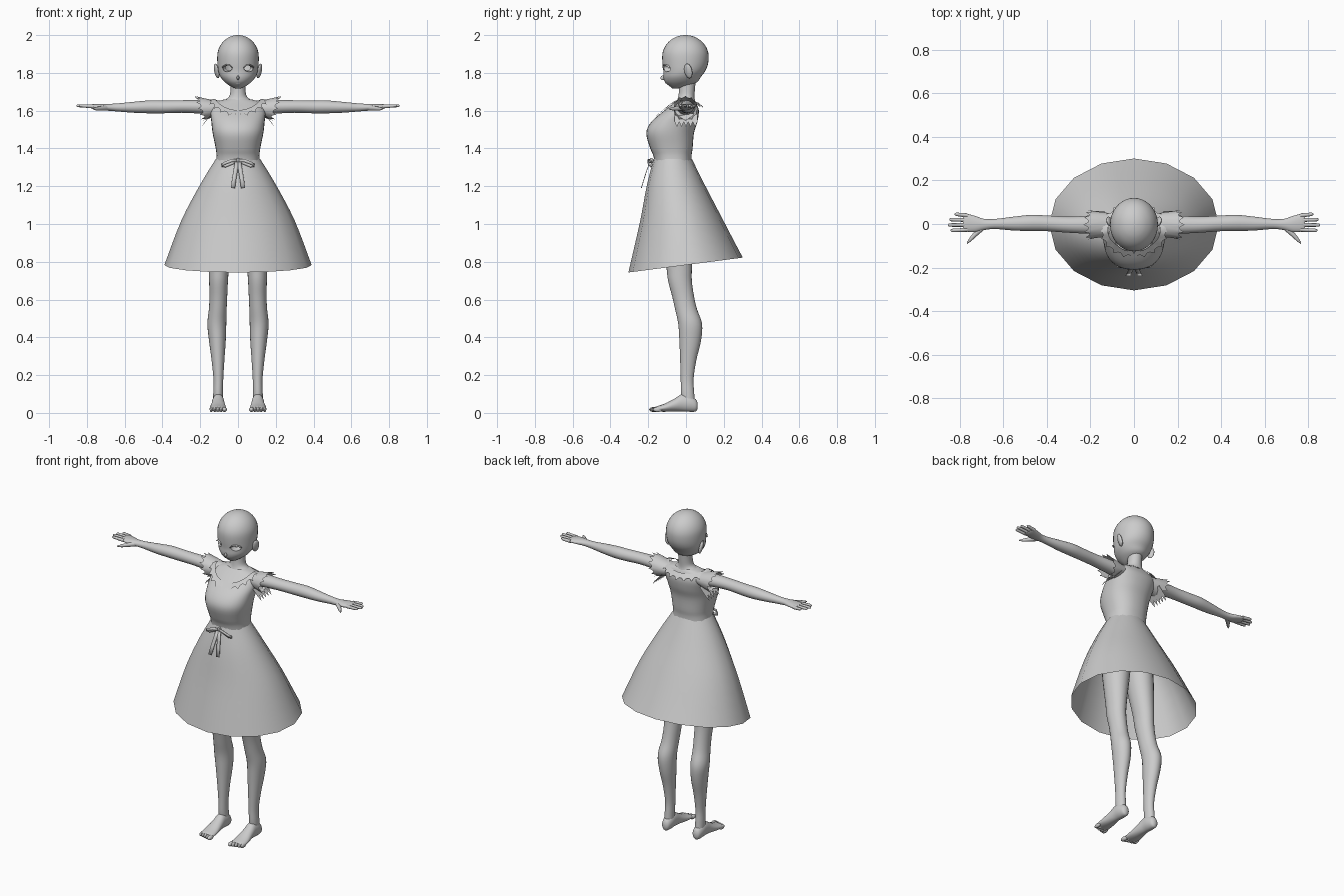
import bpy, math
from mathutils import Vector

cube = bpy.data.objects.get("Cube")
if cube:
    bpy.data.objects.remove(cube, do_unlink=True)

GREY = (0.6, 0.6, 0.6, 1)
grey = bpy.data.materials.new("plain grey")
grey.use_nodes = True
grey.diffuse_color = GREY
grey.node_tree.nodes["Principled BSDF"].inputs["Base Color"].default_value = GREY


def finish(ob, mirror=False, angle=45):
    """Colour, smooth and optionally mirror an object across x = 0."""
    ob.data.materials.clear()
    ob.data.materials.append(grey)
    bpy.ops.object.select_all(action='DESELECT')
    ob.select_set(True)
    bpy.context.view_layer.objects.active = ob
    bpy.ops.object.shade_smooth_by_angle(angle=math.radians(angle))
    if mirror:
        ob.modifiers.new("mirror", 'MIRROR').use_mirror_merge = False
    return ob


def mesh_object(name, verts, faces):
    me = bpy.data.meshes.new(name)
    me.from_pydata(verts, [], faces)
    me.update()
    ob = bpy.data.objects.new(name, me)
    bpy.context.collection.objects.link(ob)
    return ob


def rings_object(name, rings, caps=True):
    """Skin a list of equal closed rings."""
    n = len(rings[0])
    verts = [p for ring in rings for p in ring]
    faces = [(r * n + i, r * n + (i + 1) % n, (r + 1) * n + (i + 1) % n, (r + 1) * n + i)
             for r in range(len(rings) - 1) for i in range(n)]
    if caps:
        faces += [tuple(range(n))[::-1], tuple(range(len(verts) - n, len(verts)))]
    ob = mesh_object(name, verts, faces)
    bpy.context.view_layer.objects.active = ob
    ob.select_set(True)
    bpy.ops.object.mode_set(mode='EDIT')
    bpy.ops.mesh.select_all(action='SELECT')
    bpy.ops.mesh.normals_make_consistent(inside=False)
    bpy.ops.object.mode_set(mode='OBJECT')
    ob.select_set(False)
    return ob


def spline(sections, steps):
    """Catmull-Rom interpolation between cross-sections."""
    s = [sections[0]] + list(sections) + [sections[-1]]
    out = []
    for a, b, c, d in zip(s, s[1:], s[2:], s[3:]):
        for k in range(steps):
            t = k / steps
            out.append([0.5 * (2 * q + (r - p) * t + (2 * p - 5 * q + 4 * r - u) * t * t
                               + (3 * q - p - 3 * r + u) * t ** 3)
                        for p, q, r, u in zip(a, b, c, d)])
    return out + [list(sections[-1])]


def loft(name, sections, axis='z', n=24, steps=4, power=2.0, caps=True):
    """Sections: (place on axis, centre, centre, radius, radius[, tilt])."""
    rings = []
    for t, c1, c2, r1, r2, *tilt in spline(sections, steps):
        ring = []
        for i in range(n):
            a = 2 * math.pi * i / n
            co, si = math.cos(a), math.sin(a)
            u = c1 + abs(r1) * math.copysign(abs(co) ** (2 / power), co)
            v = c2 + abs(r2) * math.copysign(abs(si) ** (2 / power), si)
            w = t + (tilt[0] * v if tilt else 0)
            ring.append({'x': (w, u, v), 'y': (u, w, v), 'z': (u, v, w)}[axis])
        rings.append(ring)
    return rings_object(name, rings, caps)


def ball(name, loc, scale, rot=(0, 0, 0)):
    bpy.ops.mesh.primitive_uv_sphere_add(segments=24, ring_count=14, location=loc, rotation=rot)
    ob = bpy.context.object
    ob.name = name
    ob.scale = scale
    bpy.ops.object.transform_apply(location=True, rotation=True, scale=True)
    return ob


def ribbon(name, points, width, thick=0.003):
    """Thin strip along points; width is the half-width vector."""
    w = Vector(width)
    verts = [Vector(p) + s * w for p in points for s in (-1, 1)]
    faces = [(2 * i, 2 * i + 1, 2 * i + 3, 2 * i + 2) for i in range(len(points) - 1)]
    ob = mesh_object(name, verts, faces)
    ob.modifiers.new("thickness", 'SOLIDIFY').thickness = thick
    return ob


# Head: rounded skull over a small pointed chin
skull = [(1.885 + 0.115 * math.sin(a), 0, -0.003, 0.11 * math.cos(a), 0.123 * math.cos(a))
         for a in [math.radians(d) for d in (0, 15, 30, 45, 60, 72, 82, 88)]]
face = [(1.717, 0, -0.06, 0.01, 0.012), (1.724, 0, -0.045, 0.03, 0.034),
        (1.738, 0, -0.032, 0.053, 0.066), (1.755, 0, -0.025, 0.074, 0.088),
        (1.78, 0, -0.02, 0.094, 0.1), (1.81, 0, -0.009, 0.105, 0.111),
        (1.845, 0, -0.004, 0.109, 0.12)]
head = loft("head", face + skull, n=32, steps=3)

# Open eye holes into the hollow head
cutters = [ball("head_hollow", (0, 0.002, 1.865), (0.092, 0.103, 0.1))]
for side in (-1, 1):
    cutters.append(ball("eye_cutter", (side * 0.056, -0.105, 1.824),
                        (0.026, 0.055, 0.018), (0, side * 0.12, 0)))
bpy.ops.object.select_all(action='DESELECT')
bpy.context.view_layer.objects.active = head
head.select_set(True)
for cutter in cutters:
    mod = head.modifiers.new("cut", 'BOOLEAN')
    mod.operation, mod.solver, mod.object = 'DIFFERENCE', 'EXACT', cutter
    bpy.ops.object.modifier_apply(modifier=mod.name)
for cutter in cutters:
    bpy.data.objects.remove(cutter, do_unlink=True)
finish(head)

finish(ball("nose", (0, -0.122, 1.774), (0.007, 0.014, 0.012), (0.4, 0, 0)))
finish(ball("mouth", (0, -0.104, 1.746), (0.014, 0.004, 0.003)))
finish(ball("ear", (0.113, 0.012, 1.81), (0.011, 0.022, 0.04), (0.1, 0.25, -0.4)), mirror=True)

# Upper eyelids
lid = ribbon("eyelid", [(0.03, -0.122, 1.828), (0.043, -0.118, 1.842), (0.06, -0.11, 1.844),
                        (0.076, -0.097, 1.838), (0.086, -0.088, 1.828)], (0, 0.004, 0.002))
finish(lid, mirror=True)

# Neck
finish(loft("neck", [(1.63, 0, 0.0, 0.1, 0.055), (1.655, 0, 0.0, 0.072, 0.047),
                     (1.675, 0, 0.002, 0.047, 0.043), (1.71, 0, 0.005, 0.04, 0.042),
                     (1.78, 0, 0.008, 0.04, 0.045)]))

# Bodice, from the hidden hips to the shoulders
finish(loft("bodice", [
    (1.04, 0, -0.06, 0.05, 0.05), (1.1, 0, -0.058, 0.13, 0.095),
    (1.22, 0, -0.06, 0.128, 0.098), (1.345, 0, -0.07, 0.114, 0.099),
    (1.4, 0, -0.077, 0.118, 0.112), (1.48, 0, -0.084, 0.134, 0.126),
    (1.54, 0, -0.062, 0.141, 0.122), (1.6, 0, -0.024, 0.146, 0.092),
    (1.64, 0, -0.006, 0.13, 0.06), (1.66, 0, 0, 0.07, 0.043)], n=32, power=2.3))

# Open skirt with a hem that dips at the front
finish(loft("skirt", [(1.345, 0, -0.07, 0.117, 0.101, 0), (1.21, 0, -0.055, 0.2, 0.152, 0.02),
                      (1.02, 0, -0.027, 0.3, 0.218, 0.06), (0.783, 0, -0.002, 0.39, 0.303, 0.13)],
            n=16, caps=False))

# Legs, feet and toes
finish(loft("leg", [
    (1.12, 0.075, -0.06, 0.07, 0.09), (1.0, 0.085, -0.055, 0.077, 0.086),
    (0.78, 0.1, -0.037, 0.055, 0.068), (0.7, 0.103, -0.032, 0.05, 0.063),
    (0.62, 0.104, -0.016, 0.047, 0.058), (0.55, 0.107, 0, 0.047, 0.058),
    (0.47, 0.112, 0.022, 0.05, 0.063), (0.38, 0.109, 0.022, 0.044, 0.057),
    (0.28, 0.106, 0.012, 0.034, 0.043), (0.18, 0.104, 0.006, 0.026, 0.034),
    (0.11, 0.105, 0.008, 0.026, 0.035), (0.05, 0.105, 0.014, 0.026, 0.034)]), mirror=True)
finish(loft("foot", [
    (0.062, 0.105, 0.038, 0.008, 0.012), (0.052, 0.105, 0.04, 0.023, 0.032),
    (0.02, 0.105, 0.05, 0.031, 0.044), (-0.02, 0.105, 0.054, 0.032, 0.046),
    (-0.06, 0.105, 0.042, 0.036, 0.034), (-0.11, 0.106, 0.028, 0.043, 0.022),
    (-0.155, 0.106, 0.021, 0.043, 0.014), (-0.165, 0.106, 0.02, 0.036, 0.01)], axis='y'),
    mirror=True)
for i in range(5):
    finish(ball("toe", (0.071 + 0.0175 * i, -0.17 + 0.005 * i, 0.018),
                (0.0125 if i == 0 else 0.009, 0.025, 0.013)), mirror=True)

# Arms with flat palms
finish(loft("arm", [
    (0.08, 0, 1.612, 0.048, 0.04), (0.2, -0.003, 1.62, 0.042, 0.036),
    (0.3, -0.003, 1.622, 0.037, 0.033), (0.4, 0.003, 1.62, 0.036, 0.034),
    (0.47, 0.005, 1.62, 0.037, 0.034), (0.55, 0.002, 1.618, 0.032, 0.029),
    (0.64, 0, 1.617, 0.023, 0.021), (0.69, -0.002, 1.618, 0.026, 0.018),
    (0.73, 0, 1.62, 0.037, 0.016), (0.77, 0.006, 1.622, 0.041, 0.012),
    (0.785, 0.007, 1.623, 0.038, 0.007)], axis='x'), mirror=True)

# Fingers and thumb
for i, tip in enumerate((0.825, 0.848, 0.855, 0.843)):
    y = 0.039 - 0.0215 * i
    finish(loft("finger", [(0.765, y, 1.622, 0.01, 0.01), (0.8, y * 1.1, 1.624, 0.0085, 0.009),
                           (tip - 0.008, y * 1.15, 1.626, 0.0075, 0.007),
                           (tip, y * 1.15, 1.626, 0.002, 0.002)], axis='x', n=12), mirror=True)
finish(loft("thumb", [(0.69, -0.012, 1.615, 0.016, 0.014), (0.725, -0.042, 1.612, 0.016, 0.012),
                      (0.75, -0.068, 1.61, 0.012, 0.009), (0.768, -0.088, 1.61, 0.004, 0.003)],
            axis='x', n=12), mirror=True)

# Cap sleeves with ragged, flared edges
N = 36
rings = []
for step, (x, ry, rz) in enumerate([(0.1, 0.05, 0.035), (0.14, 0.057, 0.047),
                                    (0.175, 0.061, 0.056), (0.2, 0.064, 0.062)]):
    ring = []
    for i in range(N):
        a = 2 * math.pi * i / N
        jag = (0.012 if i % 3 == 0 else -0.008) if step == 3 else 0
        flare = 0.2 * (x - 0.1) * math.sin(a)
        ring.append((x + flare + jag, -0.003 + (ry + jag * 0.3) * math.cos(a),
                     1.612 + (rz + jag * 0.4) * math.sin(a)))
    rings.append(ring)
finish(rings_object("cap_sleeve", rings, caps=False), mirror=True)

# Ragged ruffle under the arm
under = [[(0.135 + 0.02 * k + 0.01 * (i % 2) * k, -0.06 + 0.012 * i,
           1.585 - 0.022 * k - 0.014 * (i % 2) * k) for k in range(3)] for i in range(11)]
ruffle = mesh_object("underarm_ruffle", [p for row in under for p in row],
                     [(3 * i + k, 3 * i + k + 1, 3 * i + k + 4, 3 * i + k + 3)
                      for i in range(10) for k in range(2)])
finish(ruffle, mirror=True)

# Ragged collar lying around the neckline
M = 60
rings = []
for grow in (0, 0.5, 1):
    ring = []
    for i in range(M):
        a = 2 * math.pi * i / M
        jag = (0.008 if i % 3 == 0 else -0.005) * (grow == 1)
        co, si = math.cos(a), math.sin(a)
        front = max(0, -si)
        out = grow * 0.03 + jag
        ring.append(((0.12 + out) * co, -0.028 + (0.092 + out) * si,
                     1.663 - 0.06 * front ** 1.5 - 0.02 * max(0, si)
                     - (0.005 + 0.02 * abs(si)) * grow - jag))
    rings.append(ring)
finish(rings_object("collar_ruffle", rings, caps=False))

# Waist bow: knot, loops and hanging tails
finish(ball("bow_knot", (0, -0.183, 1.335), (0.011, 0.011, 0.014)))
loop = [(0, -0.187, 1.335), (0.03, -0.2, 1.337), (0.07, -0.198, 1.322), (0.086, -0.188, 1.311),
        (0.065, -0.186, 1.308), (0.03, -0.186, 1.323), (0, -0.185, 1.333)]
finish(ribbon("bow_loop", loop, (0, 0.001, 0.008)), mirror=True)
tail = [(0.005, -0.188, 1.33), (0.012, -0.204, 1.29), (0.02, -0.22, 1.24), (0.027, -0.235, 1.19)]
finish(ribbon("bow_tail", tail, (0.011, 0, 0.001)), mirror=True)
